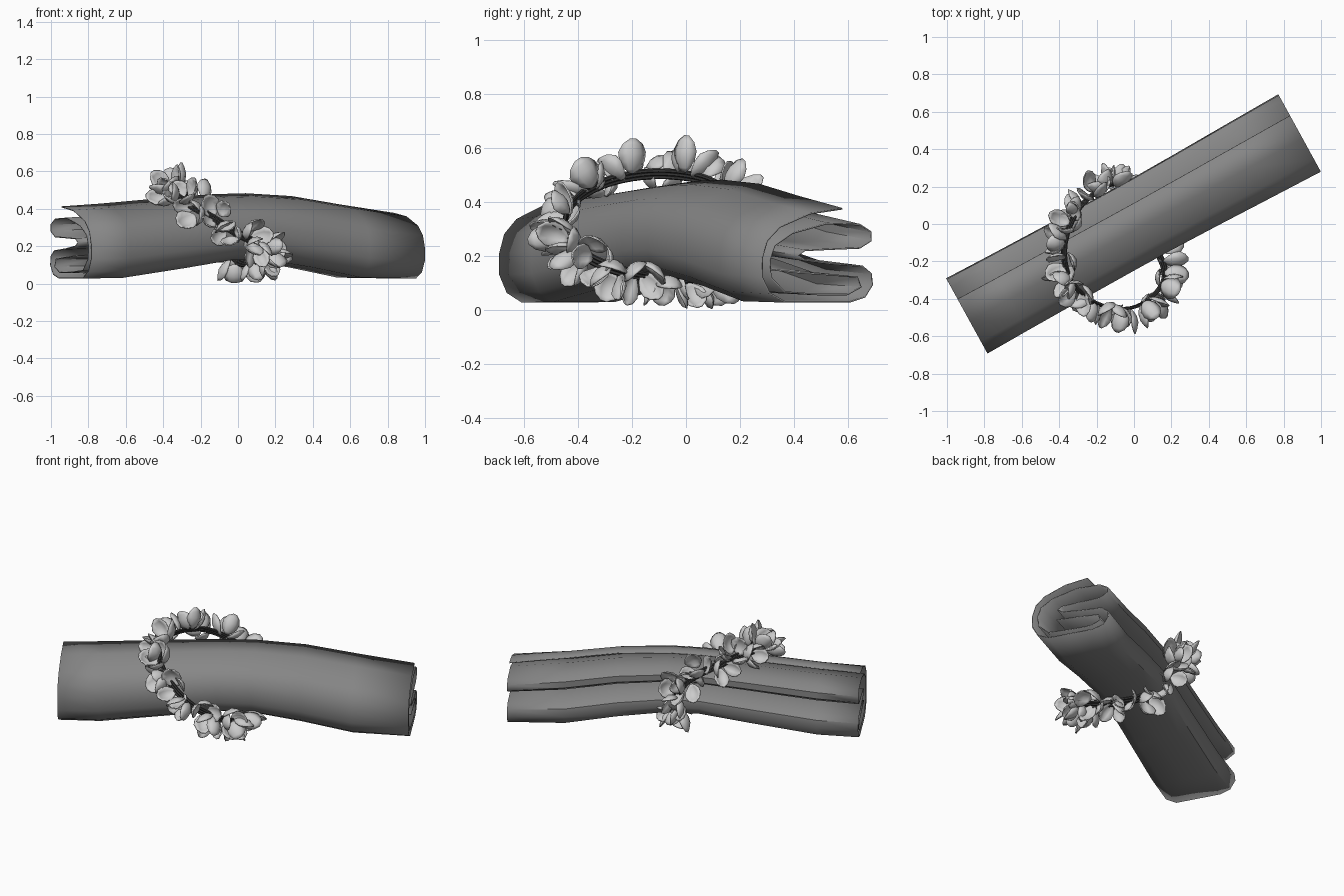
import bpy, bmesh, math, random
from mathutils import Vector, Matrix

if "Cube" in bpy.data.objects:
    bpy.data.objects.remove(bpy.data.objects["Cube"])

random.seed(4)


def make_object(name, bm, thickness, angle, shade):
    me = bpy.data.meshes.new(name)
    bmesh.ops.recalc_face_normals(bm, faces=bm.faces)
    bm.to_mesh(me)
    bm.free()
    ob = bpy.data.objects.new(name, me)
    bpy.context.collection.objects.link(ob)
    mat = bpy.data.materials.new(name + "_grey")
    mat.diffuse_color = (shade, shade, shade, 1)
    mat.use_nodes = True
    mat.node_tree.nodes["Principled BSDF"].inputs["Base Color"].default_value = mat.diffuse_color
    me.materials.append(mat)
    if thickness:
        mod = ob.modifiers.new("thickness", 'SOLIDIFY')
        mod.thickness = thickness
        mod.offset = 0
    bpy.ops.object.select_all(action='DESELECT')
    ob.select_set(True)
    bpy.context.view_layer.objects.active = ob
    bpy.ops.object.shade_smooth_by_angle(angle=math.radians(angle))
    return ob


# folded napkin: one spiral cross-section (across, height) lofted along its length
section = [(.10, .41), (-.03, .39), (-.15, .335), (-.20, .28), (-.22, .21), (-.22, .13),
           (-.19, .065), (-.13, .03), (0, .03), (.13, .03), (.19, .05), (.22, .10),
           (.215, .145), (.18, .175), (.06, .185), (-.05, .20), (-.075, .22), (-.05, .24),
           (.05, .245), (.17, .25), (.215, .28), (.215, .315), (.17, .345), (.04, .35),
           (-.10, .31), (-.17, .26), (-.19, .20), (-.185, .13), (-.13, .07), (0, .06),
           (.12, .06), (.175, .09), (.16, .13), (.06, .14), (-.08, .15)]
# stations: position along, bottom, top, width scale
stations = [(-1.02, .03, .41, 1.03), (-.78, .033, .425, 1.01), (-.4, .085, .455, .99),
            (-.1, .13, .475, .98), (.1, .13, .48, .98), (.38, .09, .465, 1),
            (.68, .035, .42, 1.03), (1.01, .03, .375, 1.06)]
a = math.radians(28.8)
along, across = Vector((math.cos(a), math.sin(a), 0)), Vector((-math.sin(a), math.cos(a), 0))
bm = bmesh.new()
rows = []
for u, b, t, s in stations:
    rows.append([bm.verts.new(along * u + across * (v * s) +
                 Vector((0, 0, b + (z - .03) * (t - b) / .38))) for v, z in section])
for r0, r1 in zip(rows, rows[1:]):
    for i in range(len(section) - 1):
        bm.faces.new((r0[i], r0[i + 1], r1[i + 1], r1[i]))
make_object("napkin", bm, .006, 40, .24)

# slanted ring path wrapping over and under the napkin
path = [Vector(p) for p in [
    (.165, -.26, .15), (.09, -.08, .115), (.0, .09, .12), (-.075, .205, .25),
    (-.15, .20, .38), (-.29, .09, .475), (-.37, -.10, .505), (-.345, -.29, .475),
    (-.21, -.42, .395), (-.03, -.45, .285), (.10, -.385, .21)]]
centre = sum(path, Vector()) / len(path)


def path_point(f):
    """Smooth closed curve through the path points, f in turns."""
    f = (f % 1) * len(path)
    i, t = int(f), f - int(f)
    p0, p1, p2, p3 = (path[(i + k) % len(path)] for k in (-1, 0, 1, 2))
    return .5 * (2 * p1 + (p2 - p0) * t + (2 * p0 - 5 * p1 + 4 * p2 - p3) * t * t
                 + (3 * p1 - p0 - 3 * p2 + p3) * t ** 3)


def frame(f):
    """Point, outward direction and sideways direction on the ring."""
    p = path_point(f)
    tangent = (path_point(f + .004) - path_point(f - .004)).normalized()
    out = p - centre
    out = (out - tangent * out.dot(tangent)).normalized()
    return p, out, tangent.cross(out)


# band of three thin wires
bm = bmesh.new()
SEG, SIDES = 66, 6
for lift in (-.015, 0, .015):
    loops = []
    for i in range(SEG):
        p, out, side = frame(i / SEG)
        loops.append([bm.verts.new(p + out * .008 * math.cos(math.tau * k / SIDES)
                      + side * (lift + .008 * math.sin(math.tau * k / SIDES))) for k in range(SIDES)])
    for i in range(SEG):
        p, q = loops[i], loops[(i + 1) % SEG]
        for k in range(SIDES):
            m = (k + 1) % SIDES
            bm.faces.new((p[k], p[m], q[m], q[k]))
make_object("ring_band", bm, 0, 50, .04)


def add_petal(bm, matrix, length, width):
    """Cupped spoon-shaped petal growing along local z, hollow towards local -x."""
    profile = [(0, .15), (.13, .55), (.35, .92), (.6, 1), (.84, .72), (1, .2)]
    grid = []
    for t, w in profile:
        row = []
        for k in range(-2, 3):
            s = k / 2 * w
            cup = .3 * width * (1 - s * s) + .2 * length * math.sin(math.pi * t) - .1 * length * t
            row.append(bm.verts.new(matrix @ Vector((cup, s * width / 2, t * length))))
        grid.append(row)
    for r0, r1 in zip(grid, grid[1:]):
        for k in range(4):
            bm.faces.new((r0[k], r0[k + 1], r1[k + 1], r1[k]))


# flowers all around the band, each a small cluster of petals
bm = bmesh.new()
FLOWERS = 22
for i in range(FLOWERS):
    p, out, side = frame((i + random.uniform(-.15, .15)) / FLOWERS)
    lean = (-1) ** i * random.uniform(.2, .55)
    axis = out * math.cos(lean) + side * math.sin(lean)
    base = p + out * .01 + side * .016 * (-1) ** i
    turn = axis.to_track_quat('Z', 'Y').to_matrix().to_4x4()
    spin = random.uniform(0, math.tau)
    for k in range(4):
        m = (Matrix.Translation(base) @ turn
             @ Matrix.Rotation(spin + math.tau * k / 4 + random.uniform(-.3, .3), 4, 'Z')
             @ Matrix.Rotation(random.uniform(.3, .95), 4, 'Y'))
        add_petal(bm, m, random.uniform(.10, .135), random.uniform(.085, .12))
# rest the lowest petals on the floor
for v in bm.verts:
    v.co.z = max(v.co.z, .006)
make_object("ring_petals", bm, .006, 60, .85)
